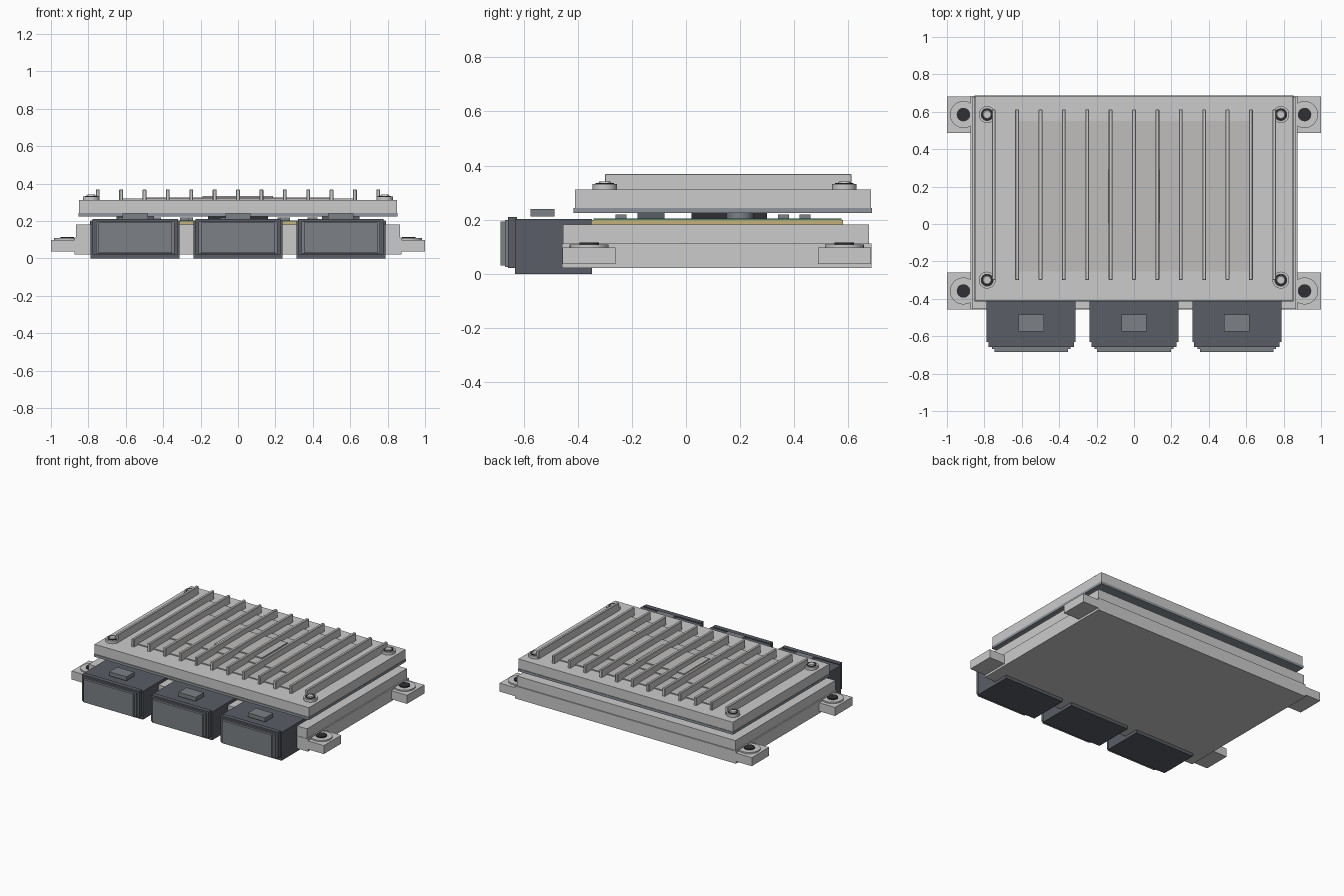
import bpy, bmesh, random

if "Cube" in bpy.data.objects:
    bpy.data.objects.remove(bpy.data.objects["Cube"])

random.seed(4)


def material(name, rgb):
    m = bpy.data.materials.new(name)
    m.diffuse_color = (*rgb, 1)
    m.use_nodes = True
    m.node_tree.nodes["Principled BSDF"].inputs["Base Color"].default_value = m.diffuse_color
    return m


DARK = material("dark_plastic", (0.10, 0.11, 0.13))
FACE = material("connector_grey", (0.20, 0.22, 0.24))
BLACK = material("black", (0.03, 0.03, 0.035))
SEAL = material("seal_grey", (0.27, 0.30, 0.33))
PAD = material("pad_grey", (0.52, 0.51, 0.50))
TAN = material("substrate", (0.55, 0.45, 0.2))
GREEN = material("board_green", (0.08, 0.22, 0.12))


def finish(name, bm, mat):
    me = bpy.data.meshes.new(name)
    bm.normal_update()
    bm.to_mesh(me)
    bm.free()
    ob = bpy.data.objects.new(name, me)
    bpy.context.collection.objects.link(ob)
    if mat:
        me.materials.append(mat)
    return ob


def box(name, x, y, z, mat=None, bevel=0):
    """Box from (min, max) ranges on each axis."""
    bm = bmesh.new()
    bmesh.ops.create_cube(bm, size=1)
    for v in bm.verts:
        for i, (a, b) in enumerate((x, y, z)):
            v.co[i] = a if v.co[i] < 0 else b
    ob = finish(name, bm, mat)
    if bevel:
        mod = ob.modifiers.new("bevel", "BEVEL")
        mod.width, mod.segments = bevel, 1
    return ob


def disc(name, x, y, z0, z1, r, mat=None, r_top=None):
    bm = bmesh.new()
    bmesh.ops.create_cone(bm, cap_ends=True, segments=32, radius1=r,
                          radius2=r if r_top is None else r_top, depth=z1 - z0)
    for f in bm.faces:
        f.smooth = len(f.verts) == 4
    for e in bm.edges:
        e.smooth = not any(len(f.verts) > 4 for f in e.link_faces)
    bmesh.ops.translate(bm, verts=bm.verts, vec=(x, y, (z0 + z1) / 2))
    return finish(name, bm, mat)


# Housing base: wider lower half, slightly inset upper half
box("base_lower", (-0.875, 0.875), (-0.458, 0.685), (0.022, 0.112))
box("base_upper", (-0.866, 0.866), (-0.455, 0.677), (0.112, 0.182))

# Mounting ears with washers and bolt holes
for s in (-1, 1):
    for y in (0.585, -0.358):
        x0, x1 = sorted((s * 0.86, s * 1.0))
        box("mounting_ear", (x0, x1), (y - 0.098, y + 0.098), (0.037, 0.098))
        disc("ear_washer", s * 0.912, y, 0.098, 0.108, 0.072)
        disc("ear_bolt_hole", s * 0.912, y, 0.1, 0.115, 0.036, BLACK)

# Circuit board with components in the gap below the lid
box("board_substrate", (-0.79, 0.79), (-0.347, 0.58), (0.182, 0.198), TAN)
box("board_top", (-0.785, 0.785), (-0.342, 0.575), (0.198, 0.204), GREEN)
box("main_chip", (-0.16, 0.16), (0.02, 0.3), (0.204, 0.224), BLACK)
for x in (-0.55, 0.55):
    box("driver_chip", (x - 0.1, x + 0.1), (-0.18, -0.08), (0.204, 0.225), DARK)
    disc("capacitor", x, 0.2, 0.204, 0.225, 0.05, FACE)
for ix in range(8):
    for iy in range(2):
        x = -0.6 + ix * 0.17 + random.uniform(-0.03, 0.03)
        y = 0.36 + iy * 0.08 - (0.6 if ix % 3 == 0 else 0)
        box("small_component", (x - 0.025, x + 0.025), (y - 0.02, y + 0.02),
            (0.204, 0.22), FACE)

# Lid with seal and stepped thermal pads
box("lid_seal", (-0.853, 0.853), (-0.415, 0.688), (0.225, 0.243), SEAL)
box("lid", (-0.85, 0.85), (-0.41, 0.684), (0.243, 0.312))
box("lid_pad_low", (-0.62, 0.62), (-0.255, 0.552), (0.312, 0.319), PAD)
box("lid_pad_mid", (-0.51, 0.51), (-0.072, 0.366), (0.319, 0.326), PAD)
box("lid_pad_top", (-0.19, 0.187), (0.005, 0.292), (0.326, 0.334), PAD)

# Cooling fins with a narrow chamfered top
for i in range(13):
    x = -0.75 + i * 0.125
    box("cooling_fin", (x - 0.01, x + 0.01), (-0.3, 0.612), (0.305, 0.369),
        bevel=0.003)

# Lid screws
for x in (-0.785, 0.785):
    for y in (0.585, -0.3):
        disc("lid_screw", x, y, 0.312, 0.332, 0.045)
        disc("lid_screw_ring", x, y, 0.332, 0.335, 0.034, BLACK)
        disc("lid_screw_head", x, y, 0.332, 0.341, 0.026, None, 0.02)

# Three front connectors
for cx in (-0.55, 0, 0.55):
    def part(name, w, y, z, mat):
        box(name, (cx - w, cx + w), y, z, mat)
    part("connector_body", 0.238, (-0.632, -0.347), (0, 0.203), DARK)
    part("connector_flange", 0.228, (-0.658, -0.625), (0.022, 0.21), DARK)
    part("connector_step", 0.21, (-0.668, -0.658), (0.026, 0.198), FACE)
    part("connector_face", 0.197, (-0.685, -0.668), (0.03, 0.193), FACE)
    part("connector_latch", 0.068, (-0.575, -0.485), (0.211, 0.24), FACE)
